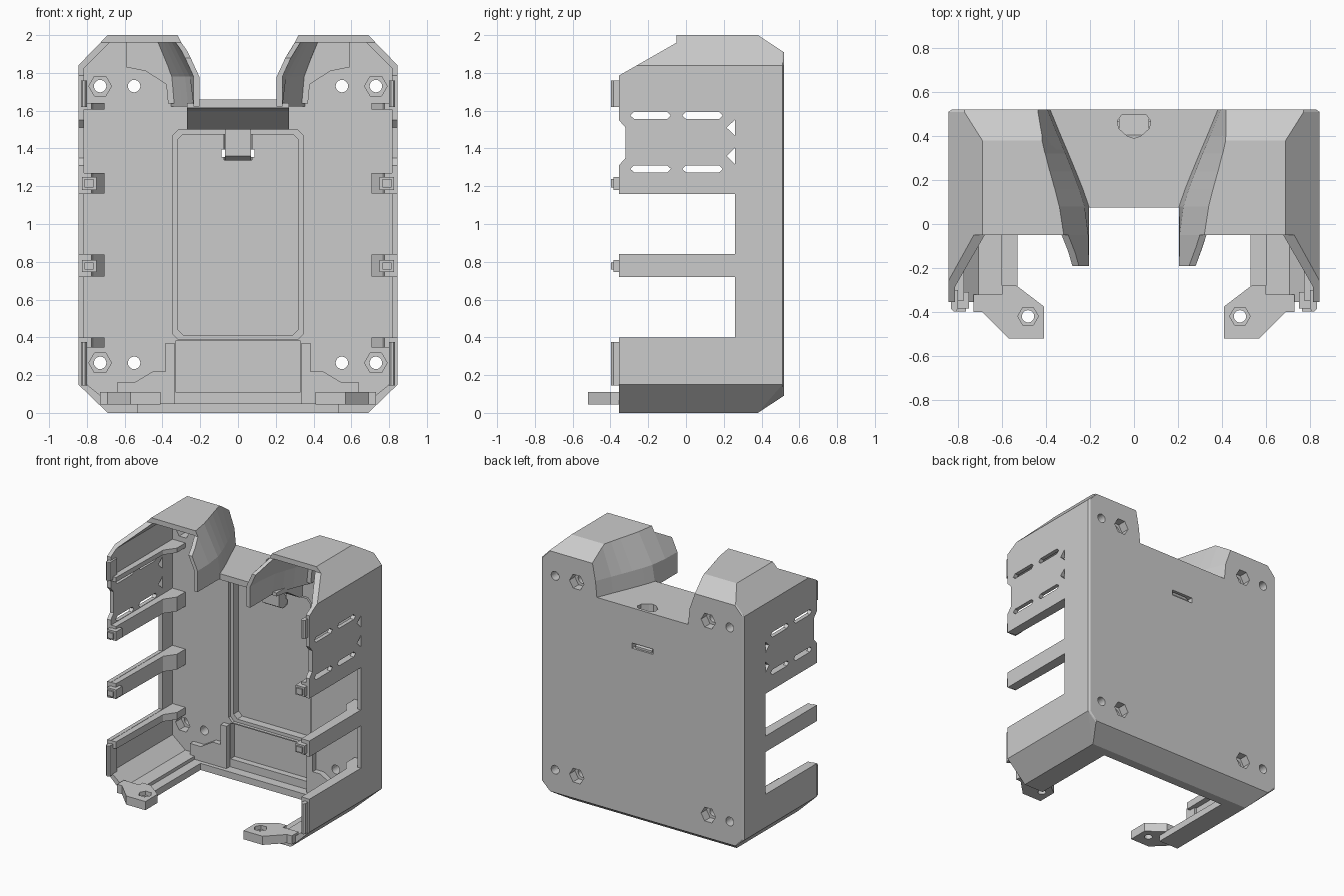
import bpy, bmesh, math

if "Cube" in bpy.data.objects:
    bpy.data.objects.remove(bpy.data.objects["Cube"])


def finish(name, bm):
    bmesh.ops.recalc_face_normals(bm, faces=bm.faces)
    mesh = bpy.data.meshes.new(name)
    bm.to_mesh(mesh)
    bm.free()
    ob = bpy.data.objects.new(name, mesh)
    bpy.context.collection.objects.link(ob)
    return ob


def prism(name, pts, axis, a, b, both=False):
    """Extrude a profile along an axis; both=True adds the copy mirrored in x."""
    bm = bmesh.new()
    for s in ((1, -1) if both else (1,)):
        def put(p, t):
            x, y, z = {'x': (t, *p), 'y': (p[0], t, p[1]), 'z': (*p, t)}[axis]
            return bm.verts.new((s * x, y, z))
        lo, hi = [put(p, a) for p in pts], [put(p, b) for p in pts]
        n = len(pts)
        bm.faces.new(lo)
        bm.faces.new(hi[::-1])
        for i in range(n):
            j = (i + 1) % n
            bm.faces.new((lo[i], lo[j], hi[j], hi[i]))
    return finish(name, bm)


def box(name, x, y, z, both=False):
    return prism(name, [(x[0], y[0]), (x[1], y[0]), (x[1], y[1]), (x[0], y[1])], 'z', *z, both)


def ring(cx, cy, r, n):
    return [(cx + r * math.cos(2 * math.pi * i / n), cy + r * math.sin(2 * math.pi * i / n))
            for i in range(n)]


def apply(target, op, other):
    mod = target.modifiers.new("bool", 'BOOLEAN')
    mod.operation, mod.solver, mod.object = op, 'EXACT', other
    bpy.context.view_layer.objects.active = target
    bpy.ops.object.modifier_apply(modifier=mod.name)
    bpy.data.objects.remove(other)


def octagon(x, z0, z1, cx, cz0, cz1):
    return [(x, cz0), (x, cz1), (cx, z1), (-cx, z1), (-x, cz1), (-x, cz0), (-cx, z0), (cx, z0)]


def valley(name, off):
    """Curved gap between the two top lobes, lofted from front to back."""
    sections = [(-.7, .205, .205, .30), (-.19, .205, .205, .315), (-.05, .205, .208, .33),
                (.08, .205, .225, .35), (.16, .233, .25, .37), (.24, .265, .28, .392),
                (.32, .298, .312, .412), (.40, .332, .345, .43), (.65, .435, .445, .49)]
    bm = bmesh.new()
    loops = []
    for y, w0, w1, w2 in sections:
        half = [(w0 + off, 1.66 - off * 1.3), (w1 + off, 1.78), (w2 + off, 2.02), (w2 + off, 2.2)]
        pts = half + [(-x, z) for x, z in reversed(half)]
        loops.append([bm.verts.new((x, y, z)) for x, z in pts])
    for A, B in zip(loops, loops[1:]):
        for i in range(8):
            j = (i + 1) % 8
            bm.faces.new((A[i], A[j], B[j], B[i]))
    bm.faces.new(loops[0])
    bm.faces.new(loops[-1][::-1])
    return finish(name, bm)


# Outer housing with chamfered back edges
bm = bmesh.new()
for y, o in ((-.355, octagon(.845, 0, 2, .69, .15, 1.84)),
             (.38, octagon(.845, 0, 2, .69, .15, 1.84)),
             (.51, octagon(.845, .085, 1.915, .772, .15, 1.84)),
             (.52, octagon(.83, .092, 1.908, .772, .155, 1.845))):
    for x, z in o:
        bm.verts.new((x, y, z))
hull = bmesh.ops.convex_hull(bm, input=bm.verts)
junk = {g for g in hull["geom_interior"] + hull["geom_unused"] if isinstance(g, bmesh.types.BMVert)}
bmesh.ops.delete(bm, geom=list(junk), context='VERTS')
bmesh.ops.dissolve_limit(bm, angle_limit=.01, verts=bm.verts, edges=bm.edges)
body = finish("battery_holder_housing", bm)


def cut(ob):
    apply(body, 'DIFFERENCE', ob)


def add(ob):
    apply(body, 'UNION', ob)


# Hollow interior, leaving the walls around the top gap
cavity = prism("cavity", octagon(.815, .05, 1.962, .677, .163, 1.825), 'y', -1, .382)
apply(cavity, 'DIFFERENCE', valley("gap_wall", .03))
cut(cavity)

# Open floor, side windows, sloped lobe fronts and finger notches
cut(box("floor_opening", (-.53, .53), (-1, .31), (-.1, .1)))
for z in ((.4, .72), (.84, 1.16)):
    cut(box("side_window", (.7, 1), (-1, .26), z, True))
cut(prism("lobe_slope", [(-.05, 2.1), (-.05, 1.96), (-.4, 1.76), (-.7, 1.59), (-.7, 2.1)], 'x', -1, 1))
cut(prism("finger_notch", [(-.5, 1.55), (-.355, 1.55), (-.32, 1.51), (-.32, 1.35), (-.355, 1.31),
                           (-.5, 1.31)], 'x', -1, 1))
cut(box("gap_front", (-.38, .38), (-1, -.19), (1.4, 2.2)))

# Sloped ceiling below the gap floor
add(prism("ceiling_wedge", [(.075, 1.64), (.075, 1.615), (.2, 1.598), (.39, 1.475), (.39, 1.64)], 'x', -.27, .27))

# Raised cell seats on the back plate, top and bottom
add(prism("top_seat", [(.59, 1.965), (.59, 1.83), (.49, 1.81), (.38, 1.74), (.37, 1.637), (.215, 1.637),
                       (.42, 1.965)], 'y', .34, .4, True))
add(prism("bottom_seat", [(.335, .04), (.335, .37), (.385, .37), (.385, .22), (.45, .22), (.55, .16),
                          (.64, .16), (.64, .04)], 'y', .34, .4, True))

# Ribs with flared feet along the side arms, and their front nubs
for z0, z1 in ((.345, .398), (.722, .838), (1.162, 1.27), (1.605, 1.64)):
    add(prism("arm_rib", [(.83, -.35), (.775, -.35), (.765, .2), (.707, .28), (.707, .4), (.83, .4)],
              'z', z0, z1, True))
for z0, z1 in ((.745, .81), (1.18, 1.25)):
    add(box("nub_base", (.75, .826), (-.385, -.31), (z0, z1), True))
    add(box("nub", (.765, .812), (-.398, -.36), (z0 + .013, z1 - .013), True))
for z0, z1 in ((.145, .375), (1.62, 1.76)):
    add(prism("front_lip", [(.8, -.3), (.8, -.385), (.81, -.397), (.822, -.397), (.832, -.385), (.832, -.3)],
              'z', z0, z1, True))

# Screw feet at the lower front, joined to rails along the floor
add(prism("screw_foot", [(.41, -.52), (.57, -.52), (.69, -.4), (.73, -.4), (.73, -.32), (.6, -.32),
                         (.6, -.28), (.535, -.28), (.41, -.375)], 'z', .045, .11, True))
add(box("floor_rail", (.6, .72), (-.34, .4), (.04, .075), True))
cut(prism("foot_hole", ring(.482, -.42, .028, 20), 'z', 0, .2, True))
cut(prism("foot_nut", ring(.482, -.42, .047, 6), 'z', .08, .2, True))

# Gap between the lobes, open at the front
cut(valley("gap", 0))
cut(box("gap_opening", (-.205, .205), (-1, .075), (1.5, 2.2)))

# Stepped recesses in the back plate
for x, z0, z1, d in ((.345, .388, 1.5, .405), (.32, .412, 1.475, .465)):
    c = .03
    pts = [(x, z0 + c), (x, z1 - c), (x - c, z1), (c - x, z1), (-x, z1 - c), (-x, z0 + c), (c - x, z0), (x - c, z0)]
    cut(prism("recess", pts, 'y', .29, d))
cut(box("lower_recess", (-.33, .33), (.25, .43), (.11, .38)))

# Cable hole, back slot and cable clip with a sloped guide
drop = [(-.055, .497), (.055, .497), (.075, .47), (.07, .435), (.03, .4), (0, .39),
        (-.03, .4), (-.07, .435), (-.075, .47)]
cut(prism("cable_hole", drop, 'z', 1.34, 1.8))
cut(box("back_slot", (-.087, .087), (.4, .6), (1.355, 1.395)))
add(prism("cable_clip", [(.39, 1.51), (.405, 1.51), (.505, 1.37), (.505, 1.335), (.43, 1.335), (.39, 1.36)],
          'x', -.068, .068))

# Screw holes through the back plate, hex pockets front or back
for z in (.265, 1.73):
    for x, y0, y1 in ((.73, .3, .45), (.55, .455, .6)):
        cut(prism("screw_hole", ring(x, z, .033, 24), 'y', .2, .7, True))
        cut(prism("hex_pocket", ring(x, z, .06, 6), 'y', y0, y1, True))

# Pointed vent slots and triangles in the side walls
for z in (1.292, 1.575):
    for y0, y1 in ((-.295, -.08), (-.02, .195)):
        cut(prism("vent", [(y0, z), (y0 + .02, z - .019), (y1 - .02, z - .019), (y1, z), (y1 - .02, z + .019),
                           (y0 + .02, z + .019)], 'x', .7, 1, True))
for z in (1.36, 1.51):
    cut(prism("vent_triangle", [(.26, z - .043), (.26, z + .043), (.215, z)], 'x', .7, 1, True))
